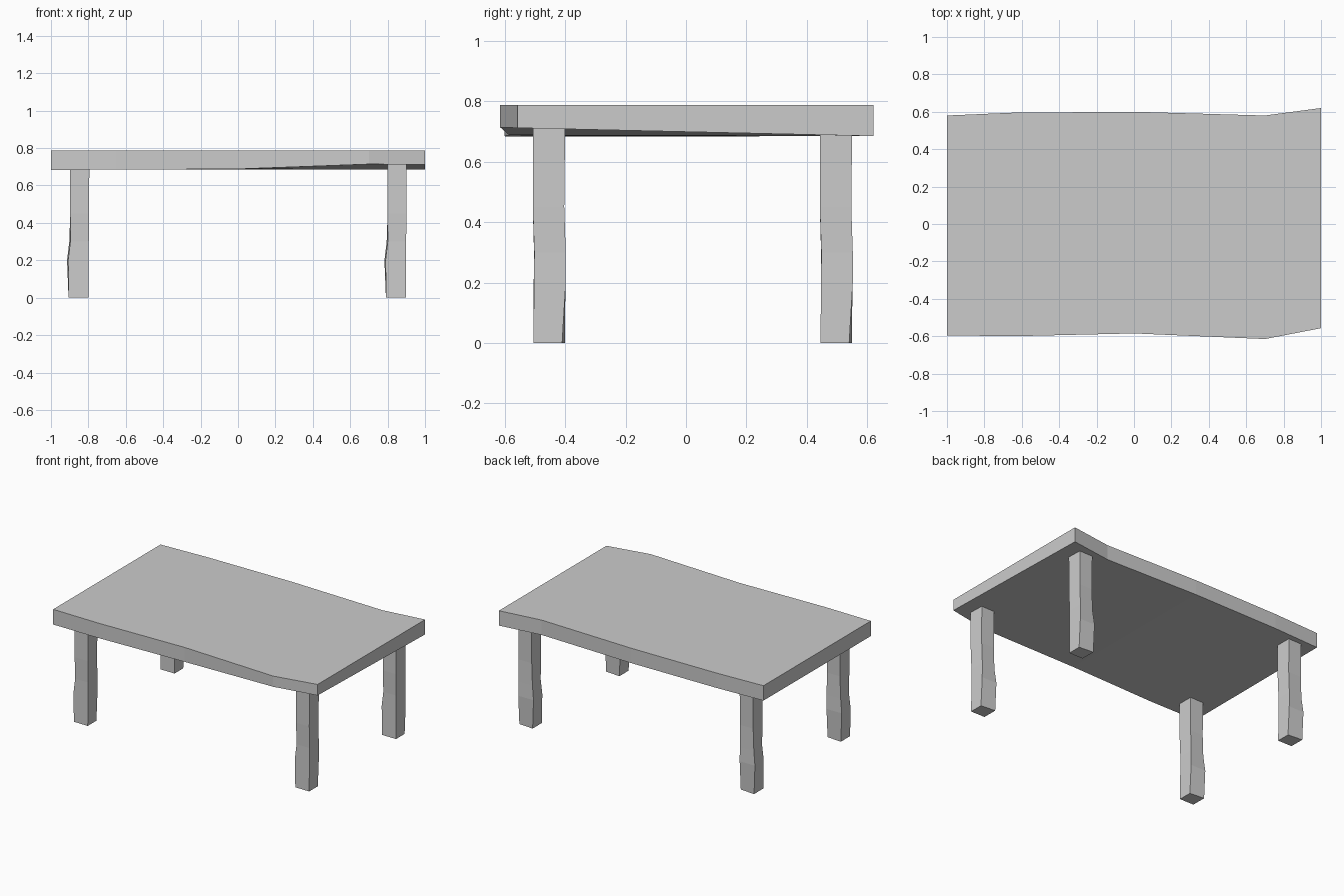
import bpy, bmesh

if "Cube" in bpy.data.objects:
    bpy.data.objects.remove(bpy.data.objects["Cube"])


def loft(name, rings, offset=(0, 0)):
    """Join equal-sided rings of points into a capped solid."""
    bm = bmesh.new()
    loops = [[bm.verts.new((x + offset[0], y + offset[1], z)) for x, y, z in r] for r in rings]
    for a, b in zip(loops, loops[1:]):
        n = len(a)
        for i in range(n):
            j = (i + 1) % n
            bm.faces.new((a[i], a[j], b[j], b[i]))
    bm.faces.new(loops[0])
    bm.faces.new(loops[-1])
    bmesh.ops.recalc_face_normals(bm, faces=bm.faces)
    mesh = bpy.data.meshes.new(name)
    bm.to_mesh(mesh)
    bm.free()
    obj = bpy.data.objects.new(name, mesh)
    bpy.context.collection.objects.link(obj)


# Table top: cross-sections along x (x, front y, back y, front underside z)
TOP, UNDER = 0.788, 0.685
sections = [(-1, -0.595, 0.58, 0.683), (-0.65, -0.6, 0.595, 0.685),
            (0, -0.585, 0.6, 0.688), (0.7, -0.615, 0.58, 0.714),
            (1, -0.557, 0.62, 0.712)]
loft("table_top", [[(x, f, zf), (x, b, UNDER), (x, b, TOP), (x, f, TOP)]
                   for x, f, b, zf in sections])

# Legs: hand-hewn square posts, corners front-left, front-right,
# back-right, back-left relative to the post centre
hewn = [
    (0.00, (-.055, -.05), (.052, -.051), (.052, .044), (-.056, .053)),
    (0.20, (-.058, -.05), (.052, -.049), (.052, .056), (-.064, .055)),
    (0.30, (-.046, -.049), (.052, -.048), (.051, .056), (-.052, .05)),
    (0.45, (-.047, -.053), (.054, -.053), (.052, .051), (-.047, .05)),
    (0.72, (-.048, -.053), (.055, -.053), (.054, .054), (-.048, .053)),
]
for x, side in ((-0.85, "left"), (0.847, "right")):
    for y, end in ((-0.454, "front"), (0.496, "back")):
        loft(f"{end}_{side}_leg",
             [[(px, py, z) for px, py in corners] for z, *corners in hewn], (x, y))
